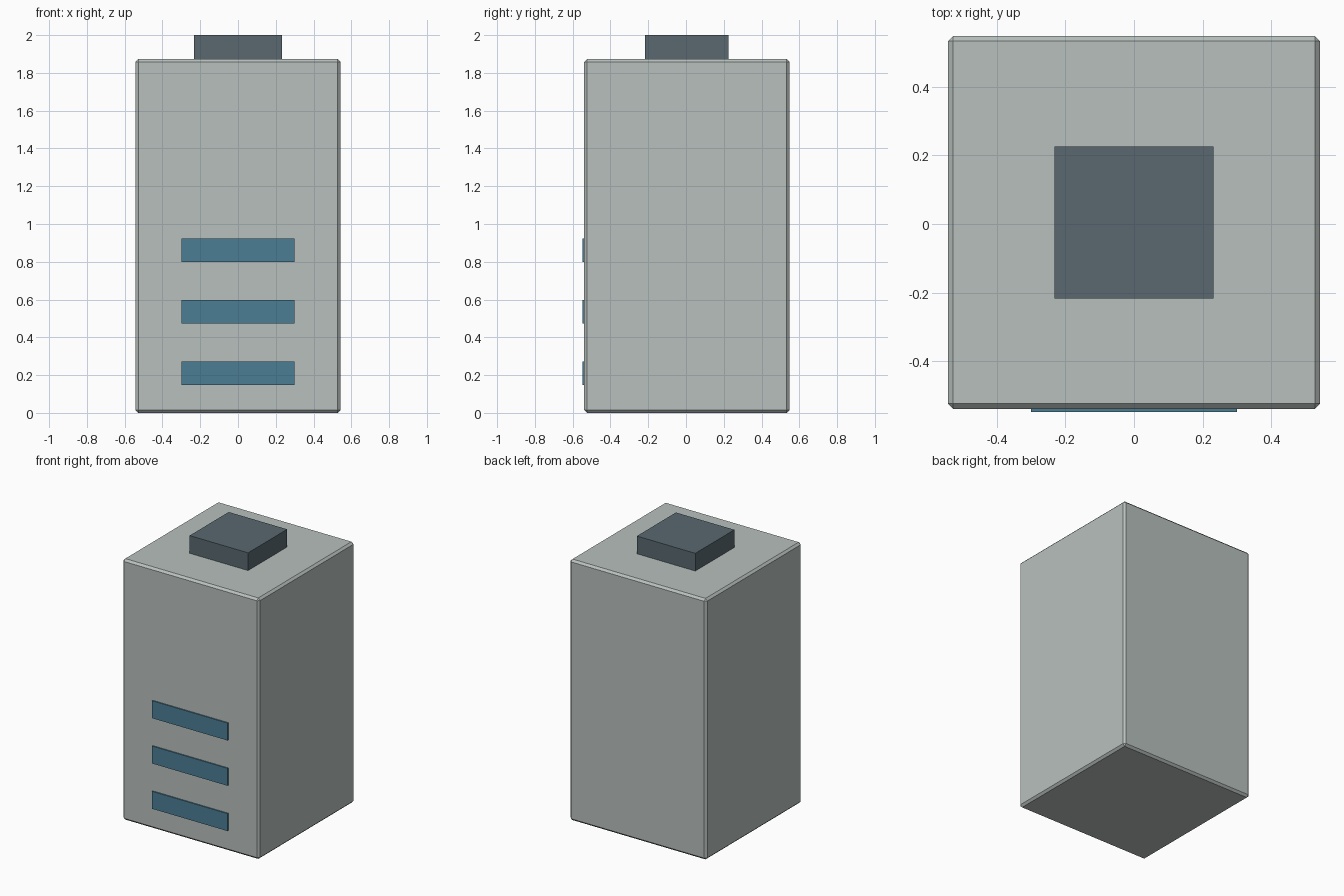
import bpy

if "Cube" in bpy.data.objects:
    bpy.data.objects.remove(bpy.data.objects["Cube"])


def material(name, rgb):
    mat = bpy.data.materials.new(name)
    mat.diffuse_color = (*rgb, 1)
    mat.use_nodes = True
    mat.node_tree.nodes["Principled BSDF"].inputs["Base Color"].default_value = mat.diffuse_color
    return mat


def box(name, lo, hi, mat):
    bpy.ops.mesh.primitive_cube_add(size=1, location=[(a + b) / 2 for a, b in zip(lo, hi)])
    ob = bpy.context.object
    ob.name = name
    ob.scale = [b - a for a, b in zip(lo, hi)]
    bpy.ops.object.transform_apply(location=False, rotation=False, scale=True)
    ob.data.materials.append(mat)
    return ob


casing = material("casing_grey", (0.48, 0.53, 0.51))
metal = material("terminal_slate", (0.10, 0.14, 0.16))
blue = material("charge_blue", (0.07, 0.21, 0.30))

# Battery casing with a narrow chamfer on every edge
body = box("battery_body", (-0.543, -0.539, 0), (0.543, 0.548, 1.873), casing)
bevel = body.modifiers.new("chamfer", "BEVEL")
bevel.width = 0.015
bevel.segments = 1

# Terminal on top
box("top_terminal", (-0.232, -0.217, 1.873), (0.232, 0.226, 2.0), metal)

# Charge level bars on the front
for i in range(3):
    z = 0.148 + 0.325 * i
    box(f"charge_bar_{i + 1}", (-0.30, -0.548, z), (0.30, -0.53, z + 0.125), blue)
